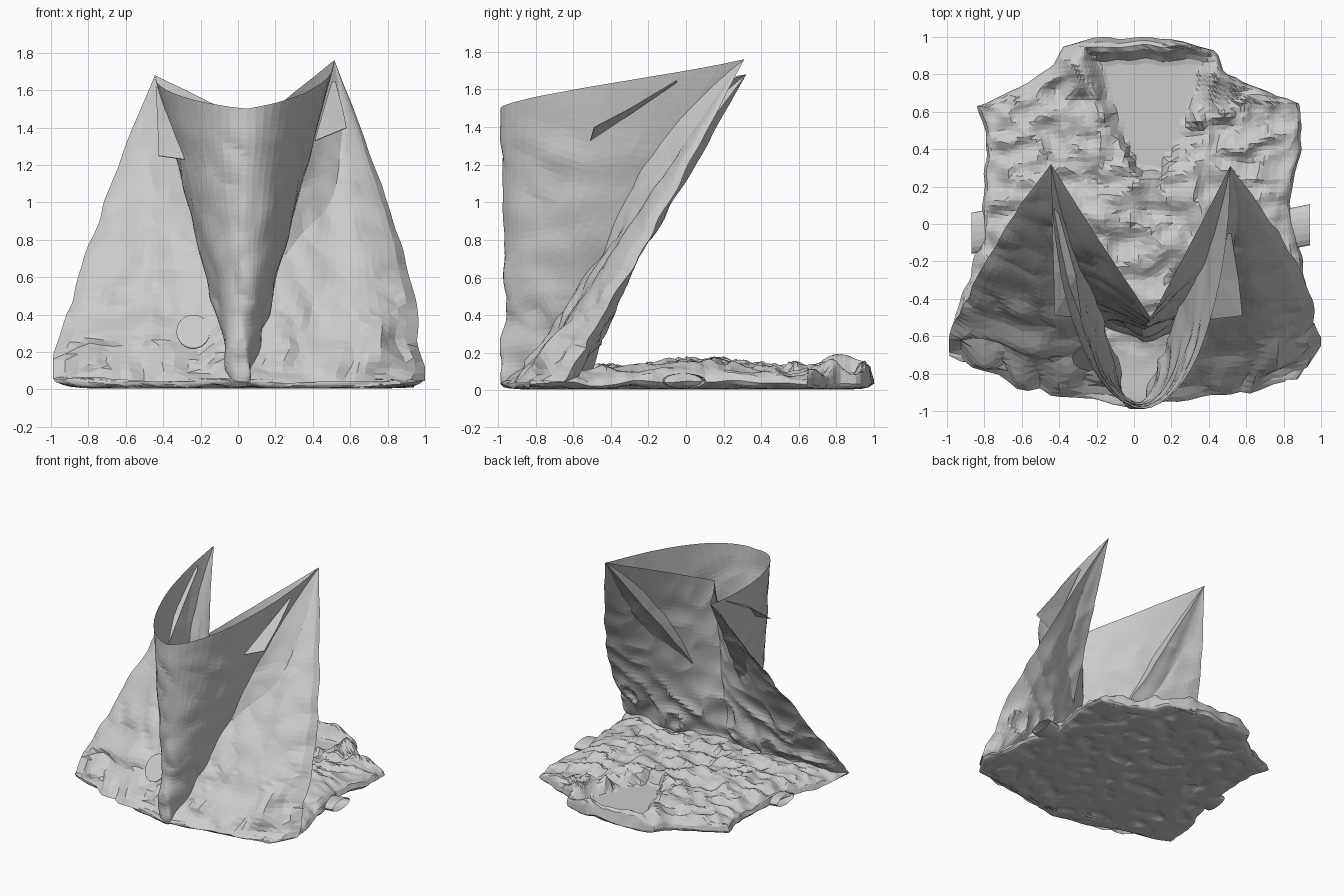
import bpy, bmesh, random
from math import sin, cos, pi, exp
from mathutils import Vector as V, noise

if "Cube" in bpy.data.objects:
    bpy.data.objects.remove(bpy.data.objects["Cube"])

random.seed(4)


def make(name, rows, closed=False, thick=0):
    """Loft a list of equal-length point rows into a flat-shaded sheet."""
    bm = bmesh.new()
    vs = [[bm.verts.new(p) for p in r] for r in rows]
    n = len(rows[0])
    for a, b in zip(vs, vs[1:]):
        for i in range(n if closed else n - 1):
            j = (i + 1) % n
            bm.faces.new((a[i], a[j], b[j], b[i]))
    bmesh.ops.remove_doubles(bm, verts=bm.verts, dist=0.0015)
    bmesh.ops.triangulate(bm, faces=bm.faces, quad_method='SHORT_EDGE')
    bmesh.ops.recalc_face_normals(bm, faces=bm.faces)
    me = bpy.data.meshes.new(name)
    bm.to_mesh(me)
    bm.free()
    ob = bpy.data.objects.new(name, me)
    bpy.context.collection.objects.link(ob)
    if thick:
        ob.modifiers.new("Thickness", 'SOLIDIFY').thickness = thick
    return ob


def interp(pts, y):
    for (a, p), (b, q) in zip(pts, pts[1:]):
        if y <= b:
            return p + (q - p) * (y - a) / (b - a)
    return pts[-1][1]


def ridge(p):
    return 1 - 2.2 * abs(noise.noise(p))


def smooth(a, b, x):
    k = min(1, max(0, (x - a) / (b - a)))
    return k * k * (3 - 2 * k)


# Crumpled lower layer lying on the floor
LEFT = [(-.985, -.03), (-.92, -.25), (-.8, -.6), (-.71, -.98), (-.6, -.97), (-.1, -.84),
        (.3, -.79), (.55, -.81), (.62, -.83), (.76, -.56), (.85, -.43), (.95, -.37), (1, -.2)]
RIGHT = [(-.985, .05), (-.9, .3), (-.82, .88), (-.66, .99), (-.2, .9), (.1, .83), (.5, .9),
         (.64, .88), (.75, .6), (.82, .49), (.92, .44), (1, .17)]


def floor_top(x, y):
    # neck hollow: wide at the back, narrowing to a point in front
    half = interp([(.2, .03), (.4, .16), (.7, .29), (.88, .36), (1, .3)], y)
    d = max(abs(x - .09) / half, 1 + (y - .93) * 4, 1 + (.25 - y) * 5)
    fold = ridge(V((x * 2, y * 5, 3))) * .04 + ridge(V((x * 6, y * 7, 8))) * .03
    z = .072 + fold + noise.noise(V((x * 12, y * 12, 1))) * .025
    z += .035 * exp(-((y - .1) / .28) ** 2)
    z = .045 + (z - .045) * smooth(.75, 1.05, d)
    z += .06 * exp(-((d - 1.12) / .2) ** 2) * smooth(.45, .75, y)
    return .06 + (z - .06) * smooth(-.8, -.4, y)


rows, NU, NV = [], 64, 84
for j in range(NV + 1):
    y = -.985 + 1.98 * j / NV
    xl, xr = interp(LEFT, y), interp(RIGHT, y)
    end = (1 - abs(2 * j / NV - 1) ** 20) ** .5
    top, bot = [], []
    for i in range(NU + 1):
        u = -cos(pi * i / NU) * .4 + (2 * i / NU - 1) * .6
        x = (xl + xr) / 2 + u * (xr - xl) / 2
        e = max(0, 1 - abs(u) ** 10) ** .5 * end
        q = V((x * 9, y * 9, 5))
        dx, dy = noise.noise(q) * .025, noise.noise(q + V((7, 0, 0))) * .02
        rim = .04 + noise.noise(V((x * 5, y * 5, 4))) * .03
        top.append((x + dx, y + dy, rim + (max(.045, floor_top(x, y)) - rim) * e))
        if 0 < i < NU:
            dent = max(0, noise.noise(V((x * 8, y * 8, 2)))) * .03
            bot.append((x + dx, y + dy, rim - (rim - .004 - dent) * e))
    rows.append(top + bot[::-1])
cloth = make("floor_cloth", rows, closed=True)
bm = bmesh.new()
bm.from_mesh(cloth.data)
bmesh.ops.holes_fill(bm, edges=bm.edges, sides=0)
bm.to_mesh(cloth.data)
bm.free()

# Raised body: front and back sheets joined at the sides, open at the top
PEAK = {-1: V((-.445, .32, 1.68)), 1: V((.515, .31, 1.76))}
CORNER = {-1: V((-.985, -.69, .06)), 1: V((.985, -.67, .05))}
N = 16


def section(t):
    side = {}
    for s in (-1, 1):
        bow = sin(pi * t ** .8)
        side[s] = CORNER[s].lerp(PEAK[s], t) + V((s * (.065 + .015 * s), .04, 0)) * bow

    def half(s, front):
        pts = []
        if not front:                                     # smooth sagging back sheet
            mid = V((.05, -.6, .08)).lerp(V((.09, -.5, 1.42)), t)
            p0, w = side[s], 1 - t
            ctrl = p0.lerp(mid, .5) + V((0, .14 * w - .02, 0))
            for k in range(2 * N + 1):
                a = k / (2 * N)
                p = p0 * (1 - a) ** 2 + ctrl * 2 * a * (1 - a) + mid * a * a
                p.y += .05 * w * min(1, a * 6) * (1 - a)
                pts.append(p)
            return pts
        apex = V((.02 + s * .04, -.945, .03))
        mid = V((.02, -.96, .03)).lerp(V((.05, -.985, 1.5)), t)
        crease = apex.lerp(PEAK[s], t)
        for k in range(N):                                # outer triangular panel
            a = k / N
            p = side[s].lerp(crease, a)
            puff = sin(pi * a ** (.55 if s > 0 else .75)) * (1 - t) ** .8
            p.y -= puff * (.055 + .025 * s + .08 * t + .05 * exp(-t * 9))
            p.y += .03 * sin(a * 11 + s) * sin(pi * a) * sin(pi * t) * (1 - t)
            pts.append(p)
        for k in range(N + 1):                            # central curved part
            a = k / N
            c, d = 1 - cos(a * pi / 2), sin(a * pi / 2)
            pts.append(V((crease.x + (mid.x - crease.x) * c,
                          crease.y + (mid.y - crease.y) * d,
                          crease.z + (mid.z - crease.z) * (.4 * d + .6 * a ** .8))))
        return pts

    fl, fr, bl, br = half(-1, 1), half(1, 1), half(-1, 0), half(1, 0)
    out = fl + fr[-2::-1] + br[1:] + bl[-2:0:-1]
    for p in out:                                         # crumple, stronger near the floor
        k = .014 + .045 * (1 - smooth(0, .75, p.z))
        k *= 1 - .8 * smooth(1.2, 1.5, p.z)
        k *= .3 + .7 * smooth(0, .12, p.z)
        q = p * 6
        p += V((noise.noise(q) * k, (ridge(q * .8) - .4) * k,
                noise.noise(q + V((0, 9, 0))) * k * .5))
        p.y = max(p.y, -.99)
        p.x = max(-1, min(1, p.x))
        p.z = max(p.z, .01)
    return out


make("raised_body", [section((j / 50) ** 1.1) for j in range(51)], closed=True)

# Small flaps hanging by the opening
make("left_flap", [[(-.44, .1, 1.62), (-.43, -.25, 1.42), (-.425, -.49, 1.25)],
                   [(-.40, .05, 1.6), (-.31, -.28, 1.43), (-.28, -.5, 1.23)]], thick=.004)
make("right_flap", [[(.50, -.05, 1.64), (.45, -.3, 1.47), (.41, -.51, 1.33)],
                    [(.52, -.05, 1.65), (.56, -.3, 1.5), (.58, -.49, 1.40)]], thick=.004)

# Round tag at the front fold
make("round_tag", [[(-.24 + r * cos(a * pi / 9), -.72 + r * sin(a * pi / 9) * .7,
                     .31 + r * sin(a * pi / 9)) for a in range(18)]
                   for r in (.0, .09)], closed=True, thick=.004)

# Flattened loops sticking out at both sides
for name, x0, x1, y0 in (("left_loop", -.87, -.68, -.05), ("right_loop", .76, .94, -.04)):
    make(name, [[(x, y0 + .11 * cos(a * pi / 8) + (x - x0) * .2, .05 + .04 * sin(a * pi / 8))
                 for a in range(16)] for x in (x0, (x0 + x1) / 2, x1)], closed=True)
